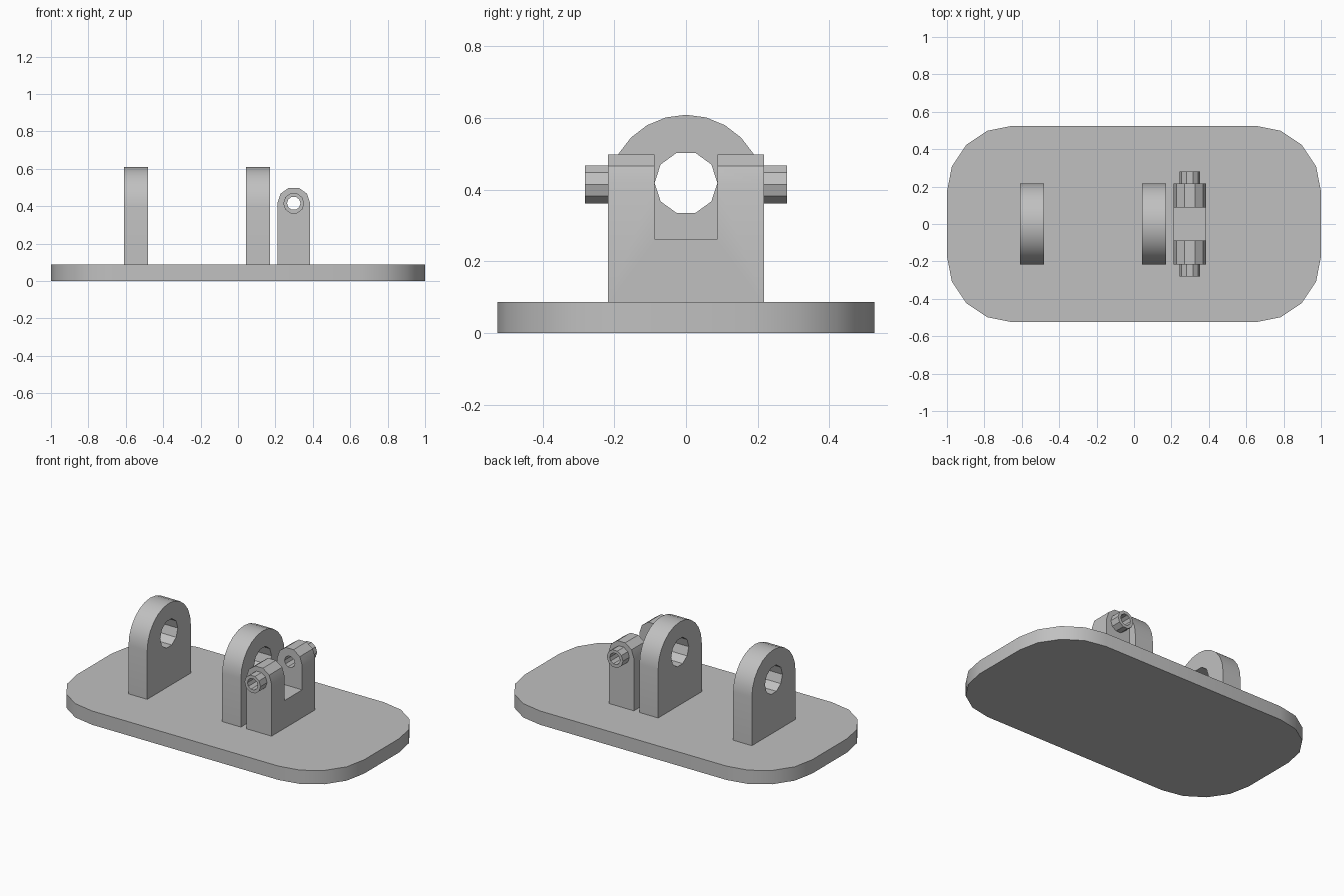
import bpy
import bmesh
from math import cos, sin, radians

default = bpy.data.objects.get("Cube")
if default:
    bpy.data.objects.remove(default, do_unlink=True)

# Single grey material
grey = bpy.data.materials.new("plain grey")
grey.use_nodes = True
GREY = (0.53, 0.53, 0.53, 1)
grey.diffuse_color = GREY
for node in grey.node_tree.nodes:
    if node.type == 'BSDF_PRINCIPLED':
        node.inputs["Base Color"].default_value = GREY

BASE_TOP = 0.087
PIN_X, PIN_Z = 0.298, 0.415


def arc(cu, cv, r, start, end, steps):
    """Points on an arc, both ends included."""
    angles = [radians(start + (end - start) * i / steps) for i in range(steps + 1)]
    return [(cu + r * cos(a), cv + r * sin(a)) for a in angles]


def circle(cu, cv, r, sides=10):
    return arc(cu, cv, r, 0, 360, sides)[:-1]


def extrude_profile(name, loops, axis, low, high):
    """Fill an outline (first loop) with holes (other loops) and extrude along an axis."""
    place = {'x': lambda u, v: (low, u, v),
             'y': lambda u, v: (u, low, v),
             'z': lambda u, v: (u, v, low)}[axis]
    bm = bmesh.new()
    edges = []
    for loop in loops:
        verts = [bm.verts.new(place(u, v)) for u, v in loop]
        edges += [bm.edges.new((verts[i - 1], verts[i])) for i in range(len(verts))]
    if len(loops) == 1:
        bm.faces.new(verts)
    else:
        bmesh.ops.triangle_fill(bm, edges=edges, use_beauty=True)
    result = bmesh.ops.extrude_face_region(bm, geom=bm.faces[:], use_keep_orig=True)
    moved = [g for g in result["geom"] if isinstance(g, bmesh.types.BMVert)]
    shift = [(high - low) * (axis == a) for a in "xyz"]
    bmesh.ops.translate(bm, vec=shift, verts=moved)
    bmesh.ops.recalc_face_normals(bm, faces=bm.faces[:])
    mesh = bpy.data.meshes.new(name)
    bm.to_mesh(mesh)
    bm.free()
    mesh.materials.append(grey)
    obj = bpy.data.objects.new(name, mesh)
    bpy.context.collection.objects.link(obj)
    return obj


def activate(obj):
    bpy.ops.object.select_all(action='DESELECT')
    obj.select_set(True)
    bpy.context.view_layer.objects.active = obj


# Rounded base plate
corners = [(1, 1, 0), (-1, 1, 90), (-1, -1, 180), (1, -1, 270)]
outline = []
for sx, sy, a in corners:
    outline += arc(0.65 * sx, 0.175 * sy, 0.35, a, a + 90, 4)
parts = [extrude_profile("base_plate", [outline], 'z', 0, BASE_TOP)]

# Two round-topped lugs with a bore
lug = [(-0.217, BASE_TOP), (0.217, BASE_TOP)] + arc(0, 0.392, 0.217, 0, 180, 12)
bore = circle(0, 0.419, 0.0875)
for name, x in (("left_lug", 0.042), ("right_lug", -0.61)):
    parts.append(extrude_profile(name, [lug, bore], 'x', x, x + 0.13))

# Clevis: round-topped block with a pin hole, slotted from above
r = 0.0875
block = [(PIN_X - r, BASE_TOP), (PIN_X + r, BASE_TOP)] + arc(PIN_X, PIN_Z, r, 0, 180, 5)
pin_hole = circle(PIN_X, PIN_Z, 0.036)
clevis = extrude_profile("clevis", [block, pin_hole], 'y', -0.217, 0.217)
slot = [(-r, 0.262), (r, 0.262), (r, 0.7), (-r, 0.7)]
cutter = extrude_profile("slot_cutter", [slot], 'x', 0.1, 0.5)
cutter.hide_render = True
cut = clevis.modifiers.new("slot", 'BOOLEAN')
cut.operation = 'DIFFERENCE'
cut.solver = 'EXACT'
cut.object = cutter
activate(clevis)
bpy.ops.object.modifier_apply(modifier=cut.name)
bpy.data.objects.remove(cutter, do_unlink=True)
parts.append(clevis)

# Hollow bosses on both outer faces of the clevis
ring = [circle(PIN_X, PIN_Z, 0.056), pin_hole]
parts.append(extrude_profile("front_boss", ring, 'y', -0.281, -0.217))
parts.append(extrude_profile("back_boss", ring, 'y', 0.217, 0.281))

# Smooth the large curves, keep the facets of the small ones
for part in parts:
    activate(part)
    bpy.ops.object.shade_smooth_by_angle(angle=radians(30))
